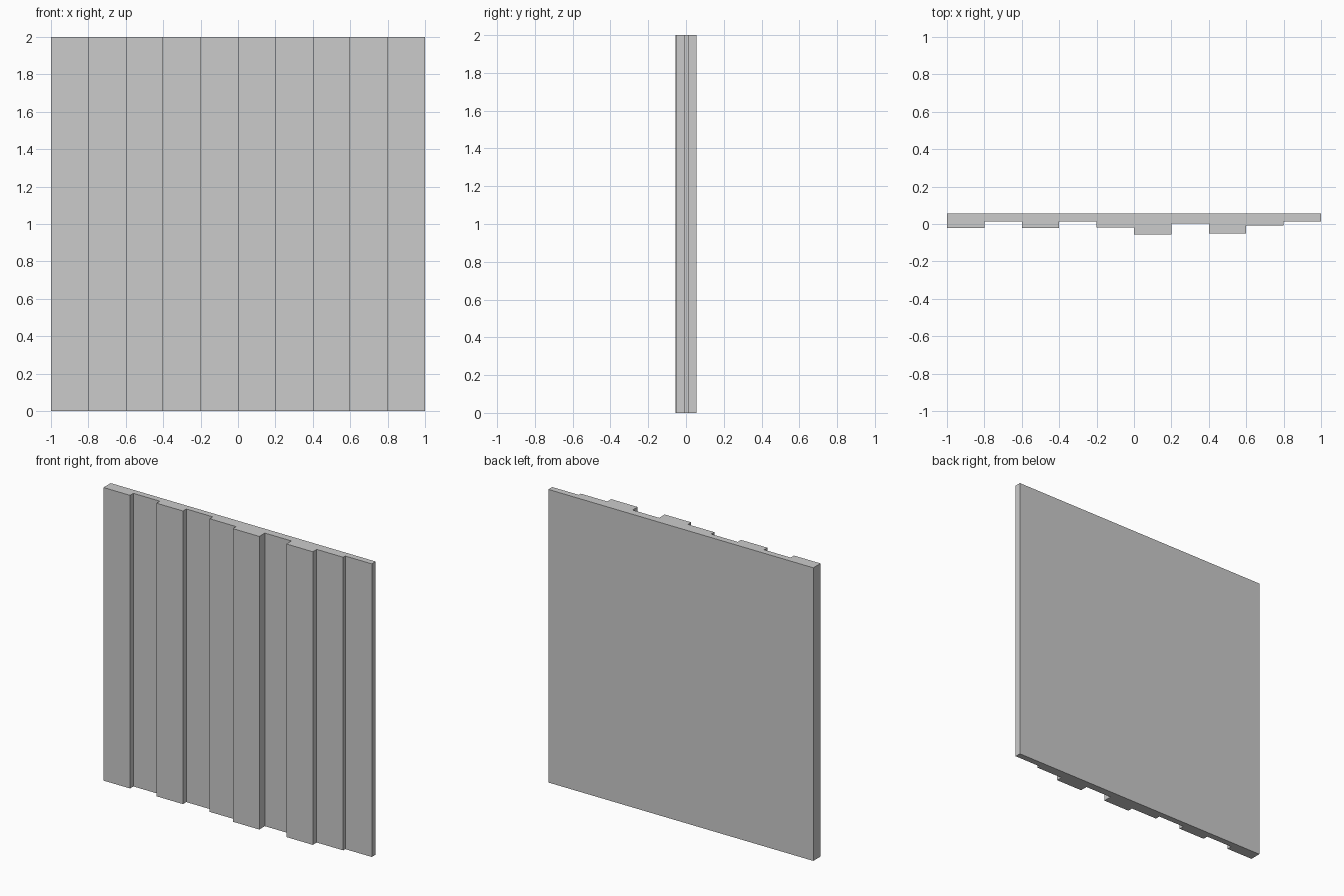
import bpy, bmesh

if "Cube" in bpy.data.objects:
    bpy.data.objects.remove(bpy.data.objects["Cube"])

W, H, BACK = 0.2, 2.0, 0.056
# front face depth (y) of each vertical slat, left to right
fronts = [-0.022, 0.014, -0.022, 0.014, -0.02, -0.056, 0.004, -0.05, -0.008, 0.014]

# stepped plan outline, closed by the flat back
outline = []
for i, y in enumerate(fronts):
    x = -1 + i * W
    outline += [(x, y), (x + W, y)]
outline += [(1, BACK), (-1, BACK)]

# extrude the outline to full height as one panel
bm = bmesh.new()
base = bm.faces.new([bm.verts.new((x, y, 0)) for x, y in outline])
top = bmesh.ops.extrude_face_region(bm, geom=[base], use_keep_orig=True)
bmesh.ops.translate(bm, vec=(0, 0, H),
                    verts=[g for g in top["geom"] if isinstance(g, bmesh.types.BMVert)])
bmesh.ops.recalc_face_normals(bm, faces=bm.faces)
mesh = bpy.data.meshes.new("slatted_wall_panel")
bm.to_mesh(mesh)
bm.free()
panel = bpy.data.objects.new("slatted_wall_panel", mesh)
bpy.context.collection.objects.link(panel)
